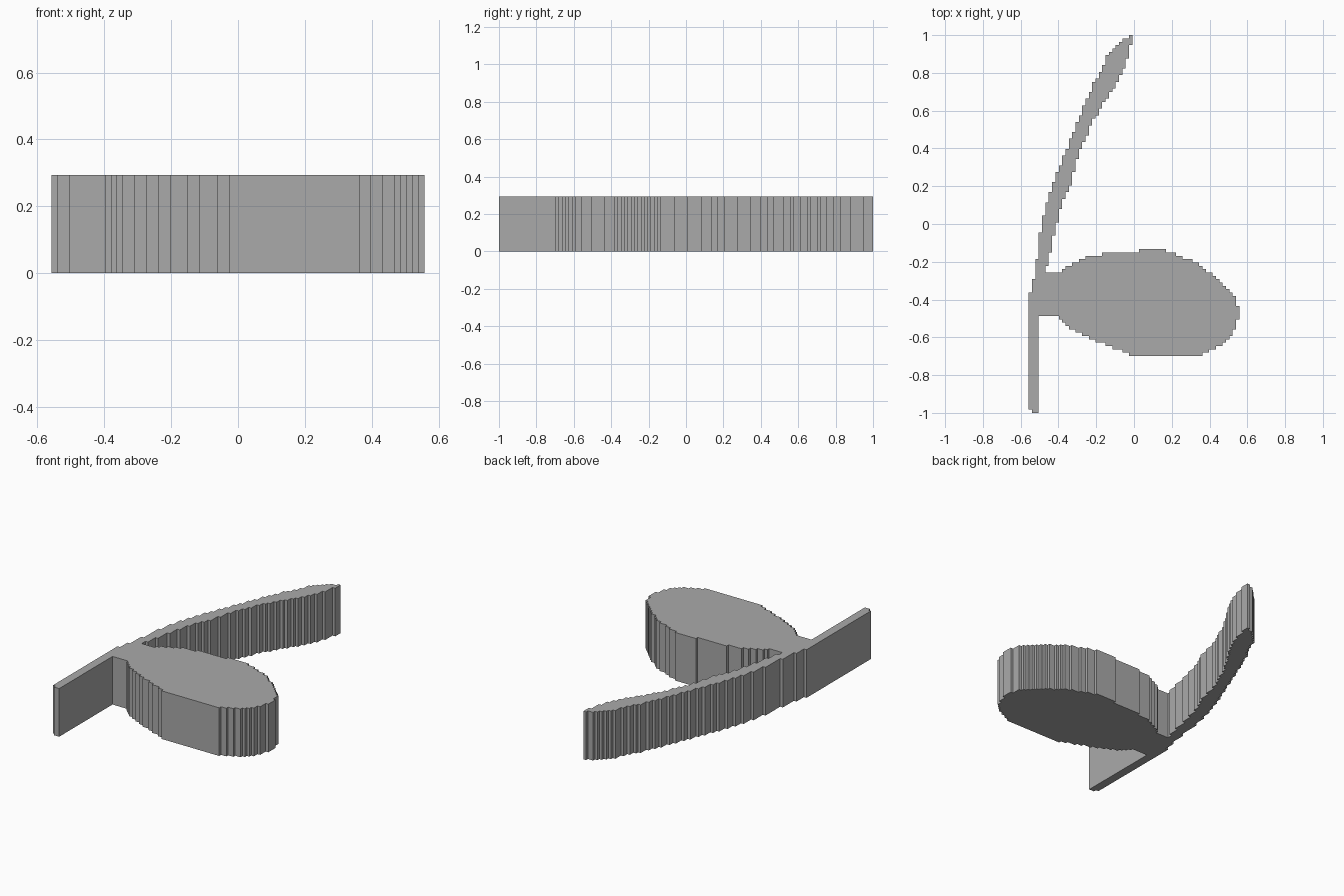
import bpy
import bmesh

if "Cube" in bpy.data.objects:
    bpy.data.objects.remove(bpy.data.objects["Cube"], do_unlink=True)

ROWS, COLUMNS = 113, 63
CELL = 2 / ROWS
HEIGHT = 0.293

# Edge profiles in hundredths of a unit: (position along the part, edge)
stem_left = [(-100, -52), (-98, -56), (-40, -56), (-34, -54), (-13, -50.5),
             (0, -49), (15, -45), (29, -40), (54, -30), (66, -25),
             (75, -21), (84, -16), (89, -14), (94, -10), (99, -3), (100, -2)]
stem_right = [(-100, -50.5), (-50, -50.5), (-25, -47), (-13, -43.5),
              (-3, -42), (11, -38), (18, -34.5), (31, -31), (40, -28),
              (56, -21), (70, -12), (80, -6), (90, -3), (97, -1), (100, -1)]
bulb_back = [(-52, -25), (-46, -25), (-43, -26.5), (-40, -26), (-32, -20.5),
             (-25, -17.5), (-20, -16), (0, -15.5), (2, -14), (16, -14),
             (26, -17.5), (32, -20), (44, -29), (50, -34), (53, -38), (56, -46)]
bulb_front = [(-52, -49), (-40, -48.5), (-38, -51), (-33, -55.5),
              (-25, -60), (-15, -64), (2, -70.5), (33, -70.5), (39, -68),
              (46, -64.5), (51, -60), (54, -53), (56, -49)]


def edge_at(profile, position):
    """Straight-line interpolation along a profile."""
    for (a, start), (b, end) in zip(profile, profile[1:]):
        if a <= position <= b:
            return start + (end - start) * (position - a) / (b - a)
    return None


def between(low_profile, high_profile, position, value):
    low = edge_at(low_profile, position)
    high = edge_at(high_profile, position)
    return low is not None and high is not None and low < value < high


def is_filled(x, y):
    in_stem = between(stem_left, stem_right, y, x)
    in_bulb = between(bulb_front, bulb_back, x, y)
    return in_stem or in_bulb


def flat_material(name, value):
    material = bpy.data.materials.new(name)
    colour = (value, value, value, 1)
    material.diffuse_color = colour
    material.use_nodes = True
    for node in material.node_tree.nodes:
        if node.type == "BSDF_PRINCIPLED":
            node.inputs["Base Color"].default_value = colour
    return material


# Stepped footprint made of square cells
bm = bmesh.new()
corners = {}


def corner(column, row):
    key = (column, row)
    if key not in corners:
        corners[key] = bm.verts.new(((column - COLUMNS / 2) * CELL,
                                     (row - ROWS / 2) * CELL, 0))
    return corners[key]


for row in range(ROWS):
    for column in range(COLUMNS):
        x = (column + 0.5 - COLUMNS / 2) * CELL * 100
        y = (row + 0.5 - ROWS / 2) * CELL * 100
        if is_filled(x, y):
            bm.faces.new([corner(column, row), corner(column, row + 1),
                          corner(column + 1, row + 1), corner(column + 1, row)])

# Raise the footprint into a solid slab and merge its flat faces
raised = bmesh.ops.extrude_face_region(bm, geom=bm.faces[:], use_keep_orig=True)
top_verts = [item for item in raised["geom"] if isinstance(item, bmesh.types.BMVert)]
bmesh.ops.translate(bm, verts=top_verts, vec=(0, 0, HEIGHT))
bmesh.ops.recalc_face_normals(bm, faces=bm.faces[:])
bmesh.ops.dissolve_limit(bm, angle_limit=0.01, verts=bm.verts[:], edges=bm.edges[:])

mesh = bpy.data.meshes.new("stem_and_bulb")
bm.to_mesh(mesh)
bm.free()
mesh.materials.append(flat_material("plain grey", 0.4))
slab = bpy.data.objects.new("stem_and_bulb", mesh)
bpy.context.collection.objects.link(slab)
